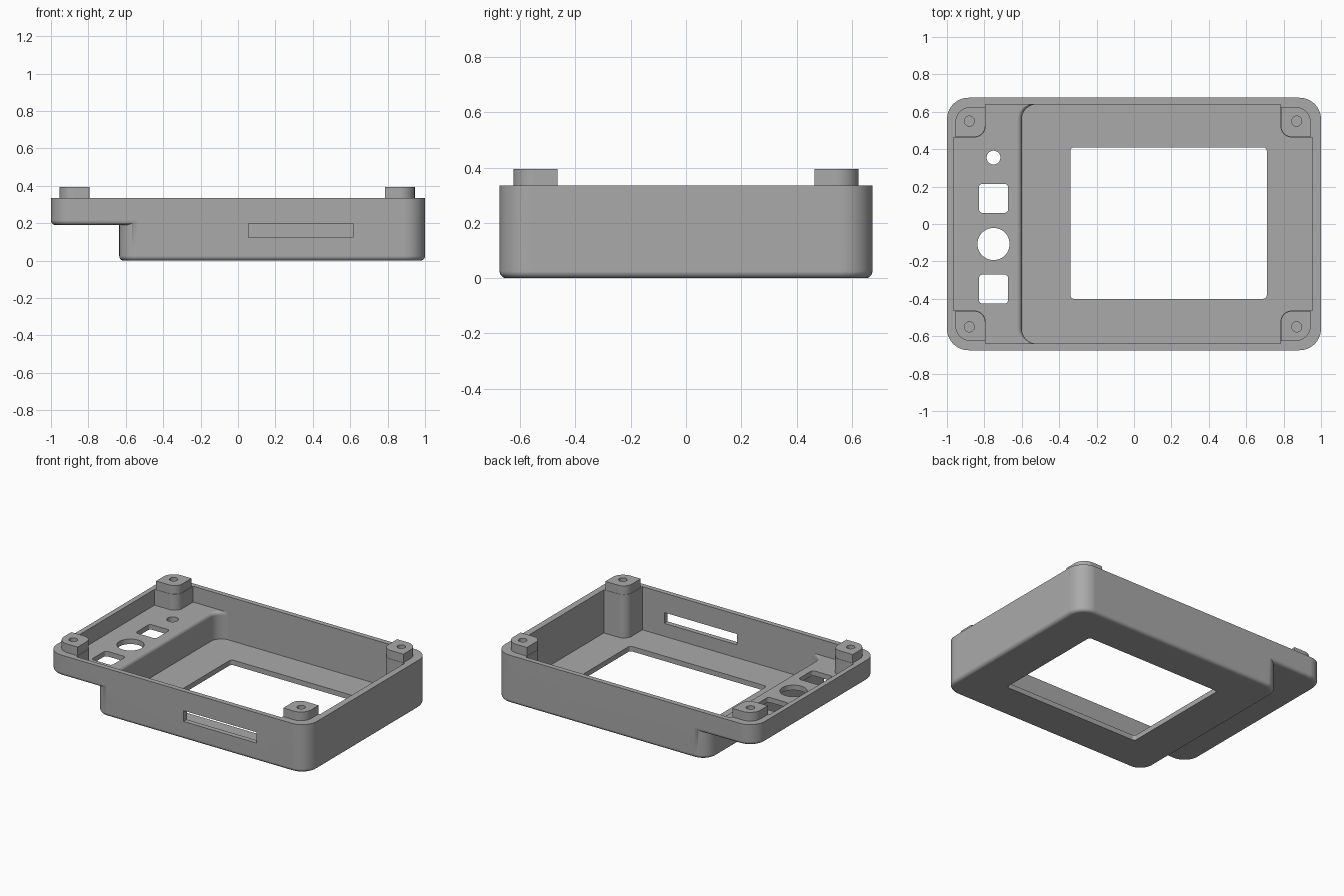
import bpy, bmesh, math

if "Cube" in bpy.data.objects:
    bpy.data.objects.remove(bpy.data.objects["Cube"], do_unlink=True)

grey = bpy.data.materials.new("plain grey")
grey.use_nodes = True
COLOUR = (0.4, 0.4, 0.4, 1)
grey.diffuse_color = COLOUR
grey.node_tree.nodes["Principled BSDF"].inputs["Base Color"].default_value = COLOUR

SEG = 10        # segments per rounded corner
SHARP = 0.002   # radius of a corner left square
RIM = 0.335
CORNERS = ((1, 1), (-1, 1), (-1, -1), (1, -1))


def outline(x0, x1, y0, y1, radii):
    """Rounded rectangle, counterclockwise from the +x +y corner."""
    pts = []
    for i, ((sx, sy), r) in enumerate(zip(CORNERS, radii)):
        cx = x1 - r if sx > 0 else x0 + r
        cy = y1 - r if sy > 0 else y0 + r
        for k in range(SEG + 1):
            a = math.pi / 2 * (i + k / SEG)
            pts.append((cx + r * math.cos(a), cy + r * math.sin(a)))
    return pts


def loft(name, layers):
    """Solid through stacked rounded rectangles: (z, x0, x1, y0, y1, radii)."""
    bm = bmesh.new()
    rings = []
    for z, x0, x1, y0, y1, radii in layers:
        rings.append([bm.verts.new((x, y, z)) for x, y in outline(x0, x1, y0, y1, radii)])
    n = len(rings[0])
    for low, high in zip(rings, rings[1:]):
        for i in range(n):
            j = (i + 1) % n
            bm.faces.new((low[i], low[j], high[j], high[i]))
    bm.faces.new(rings[0][::-1])
    bm.faces.new(rings[-1])
    bmesh.ops.remove_doubles(bm, verts=bm.verts, dist=1e-5)
    bmesh.ops.recalc_face_normals(bm, faces=bm.faces)
    mesh = bpy.data.meshes.new(name)
    bm.to_mesh(mesh)
    bm.free()
    mesh.materials.append(grey)
    ob = bpy.data.objects.new(name, mesh)
    bpy.context.collection.objects.link(ob)
    return ob


def prism(name, x0, x1, y0, y1, z0, z1, r):
    return loft(name, [(z, x0, x1, y0, y1, [r] * 4) for z in (z0, z1)])


def soft_box(name, x0, x1, y, z0, z1, radii, b=0.025):
    """Upright box whose bottom edge is rounded by b."""
    layers = []
    for k in range(6):
        a = math.pi / 2 * k / 5
        d = b * (1 - math.sin(a))
        layers.append((z0 + b * (1 - math.cos(a)), x0 + d, x1 - d, d - y, y - d,
                       [max(r - d, SHARP) for r in radii]))
    layers.append((z1, x0, x1, -y, y, radii))
    return loft(name, layers)


def combine(body, tool, operation):
    tool.hide_render = True
    mod = body.modifiers.new("join", "BOOLEAN")
    mod.operation = operation
    mod.solver = "EXACT"
    mod.object = tool
    bpy.ops.object.select_all(action="DESELECT")
    bpy.context.view_layer.objects.active = body
    body.select_set(True)
    bpy.ops.object.modifier_apply(modifier=mod.name)
    bpy.data.objects.remove(tool, do_unlink=True)


# Outer form: deep tray plus a shallow shelf overhanging to one side
case = soft_box("case", -0.635, 1, 0.675, 0, RIM, [0.115, 0.1, 0.1, 0.115])
combine(case, soft_box("shelf", -1, 0.3, 0.675, 0.19, RIM,
                       [SHARP, 0.115, 0.115, SHARP]), "UNION")

# Hollow over the whole case, then the deeper well with a rounded lip
combine(case, prism("shelf_hollow", -0.965, 0.955, -0.64, 0.64, 0.225, 0.8, 0.08), "DIFFERENCE")
well = [(0.035, -0.6, 0.955, -0.64, 0.64, [0.08] * 4)]
for k in range(6):
    a = math.pi / 2 * k / 5
    well.append((0.2 + 0.025 * math.sin(a), -0.6 - 0.025 * (1 - math.cos(a)),
                 0.955, -0.64, 0.64, [0.08] * 4))
well.append((0.7, -0.625, 0.955, -0.64, 0.64, [0.08] * 4))
combine(case, loft("well_hollow", well), "DIFFERENCE")

# Corner screw posts: column merged with the walls, smaller raised cap
for sx, sy in CORNERS:
    def layer(z, inner, outer_x, outer_y, round_out):
        shift = -0.005
        xs = sorted((sx * inner + shift, sx * outer_x + shift))
        ys = sorted((sy * (inner - 0.325), sy * outer_y))
        radii = [round_out if c == (sx, sy) else 0.06 if c == (-sx, -sy) else SHARP
                 for c in CORNERS]
        return (z, *xs, *ys, radii)
    foot = 0.02 if sx > 0 else 0.21
    post = loft("post", [layer(foot, 0.788, 0.975, 0.655, 0.1),
                         layer(RIM, 0.788, 0.975, 0.655, 0.1),
                         layer(RIM, 0.79, 0.95, 0.625, 0.08),
                         layer(0.395, 0.79, 0.95, 0.625, 0.08)])
    combine(case, post, "UNION")
    x, y, r = sx * 0.875 - 0.005, sy * 0.55, 0.027
    combine(case, prism("screw_hole", x - r, x + r, y - r, y + r, foot + 0.06, 0.6, r), "DIFFERENCE")

# Display window
combine(case, prism("window", -0.34, 0.71, -0.4, 0.41, -0.1, 0.1, 0.02), "DIFFERENCE")

# Control openings through the shelf: centre y, half size, corner radius
for y, h, r in ((0.355, 0.037, 0.037), (0.137, 0.078, 0.02),
                (-0.107, 0.086, 0.086), (-0.348, 0.078, 0.02)):
    combine(case, prism("opening", -0.751 - h, -0.751 + h, y - h, y + h, 0.1, 0.28, r), "DIFFERENCE")

# Card slot in the front wall
combine(case, prism("card_slot", 0.055, 0.615, -0.8, -0.6, 0.125, 0.2, SHARP), "DIFFERENCE")

bpy.context.view_layer.objects.active = case
case.select_set(True)
bpy.ops.object.shade_smooth_by_angle(angle=math.radians(30))
normals = case.modifiers.new("flat panels", "WEIGHTED_NORMAL")
normals.keep_sharp = True
